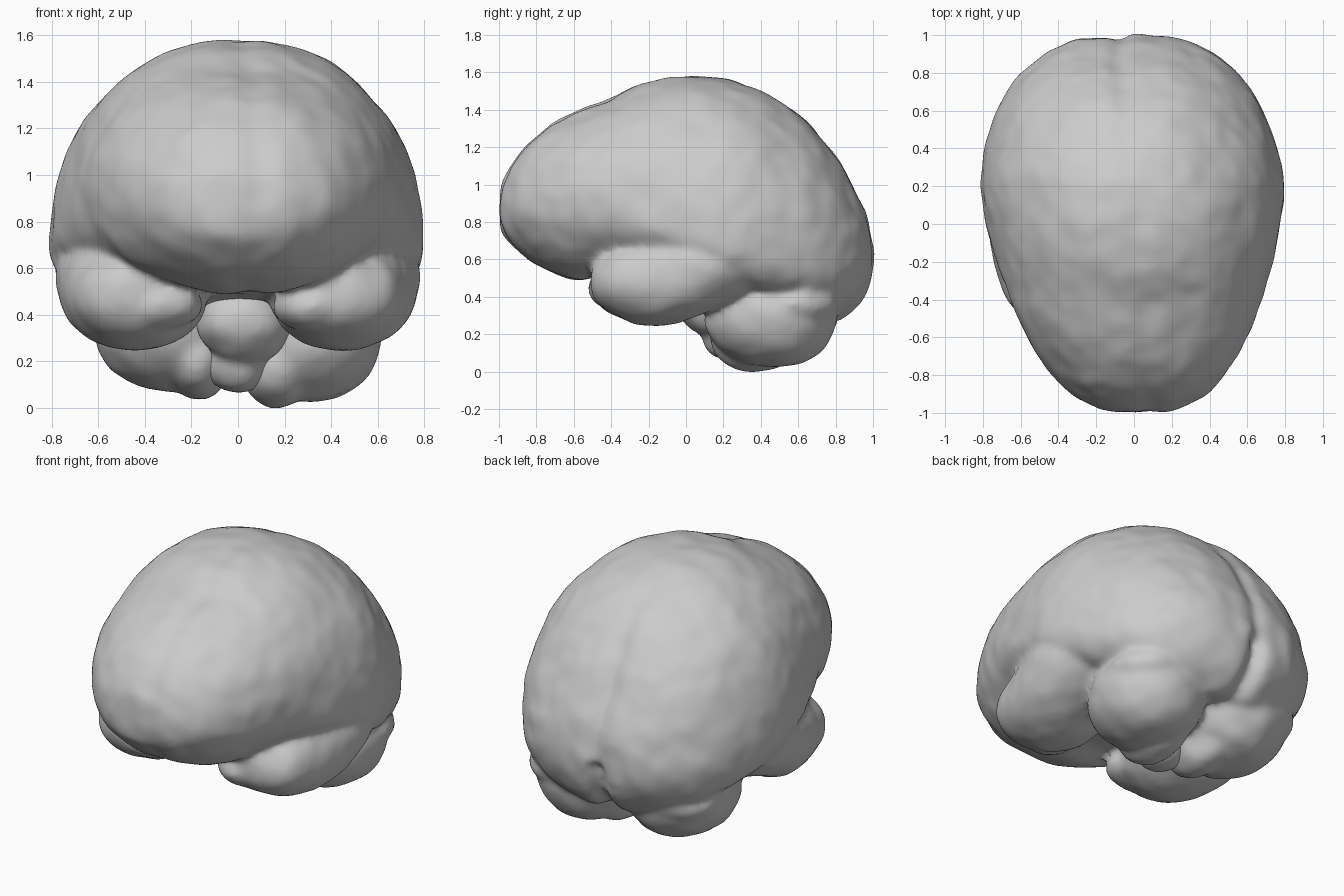
import bpy, bmesh, math
from mathutils import Vector, noise

cube = bpy.data.objects.get("Cube")
if cube:
    bpy.data.objects.remove(cube, do_unlink=True)

grey = bpy.data.materials.new("matte grey")
grey.use_nodes = True
tone = (0.6, 0.6, 0.6, 1)
grey.diffuse_color = tone
bsdf = next(n for n in grey.node_tree.nodes if n.type == 'BSDF_PRINCIPLED')
bsdf.inputs["Base Color"].default_value = tone


def smooth_sections(keys, steps):
    """Catmull-Rom interpolation through a list of section tuples."""
    out = []
    for i in range(len(keys) - 1):
        a, b = keys[max(i - 1, 0)], keys[i]
        c, d = keys[i + 1], keys[min(i + 2, len(keys) - 1)]
        for s in range(steps):
            t = s / steps
            out.append([0.5 * (2 * q + (r - p) * t + (2 * p - 5 * q + 4 * r - w) * t * t
                               + (3 * q - p - 3 * r + w) * t ** 3)
                        for p, q, r, w in zip(a, b, c, d)])
    return out + [list(keys[-1])]


def power(v, e):
    return math.copysign(abs(v) ** e, v)


def bumpy(p):
    """Broad soft swells plus finer dents."""
    return p + noise.noise_vector(p * 4) * 0.012 + noise.noise_vector(p * 10) * 0.009


def loft(bm, rows):
    """Skin rings of points and close both ends."""
    rings = [[bm.verts.new(bumpy(p)) for p in row] for row in rows]
    n = len(rings[0])
    for r, s in zip(rings, rings[1:]):
        for i in range(n):
            bm.faces.new((r[i], r[(i + 1) % n], s[(i + 1) % n], s[i]))
    bm.faces.new(rings[0][::-1])
    bm.faces.new(rings[-1])


def ellipsoid(bm, centre, radii):
    made = bmesh.ops.create_uvsphere(bm, u_segments=48, v_segments=32, radius=1)
    for v in made["verts"]:
        v.co = bumpy(Vector([c + a * r for c, a, r in zip(centre, v.co, radii)]))


def finish(name, bm, rounds):
    """Fuse the overlapping lumps into one soft skin."""
    bmesh.ops.recalc_face_normals(bm, faces=bm.faces)
    mesh = bpy.data.meshes.new(name)
    bm.to_mesh(mesh)
    bm.free()
    mesh.materials.append(grey)
    ob = bpy.data.objects.new(name, mesh)
    bpy.context.collection.objects.link(ob)
    fuse = ob.modifiers.new("fuse", 'REMESH')
    fuse.mode = 'VOXEL'
    fuse.voxel_size = 0.02
    fuse.use_smooth_shade = True
    soft = ob.modifiers.new("soften", 'SMOOTH')
    soft.factor = 0.5
    soft.iterations = rounds


# Cerebrum sections: y, half width, widest height, top, bottom, lower exponent
CEREBRUM = [
    (-1.007, 0.02, 0.86, 0.88, 0.84, 2.0), (-0.985, 0.205, 0.87, 1.01, 0.74, 2.0),
    (-0.90, 0.36, 0.88, 1.16, 0.645, 2.0), (-0.78, 0.47, 0.89, 1.285, 0.55, 2.0),
    (-0.60, 0.585, 0.90, 1.39, 0.49, 2.05), (-0.40, 0.665, 0.89, 1.47, 0.51, 2.15),
    (-0.20, 0.73, 0.83, 1.55, 0.49, 2.25), (0.00, 0.78, 0.76, 1.583, 0.46, 2.4),
    (0.22, 0.803, 0.71, 1.567, 0.40, 2.6), (0.42, 0.77, 0.69, 1.495, 0.34, 2.6),
    (0.62, 0.695, 0.66, 1.37, 0.30, 2.5), (0.78, 0.585, 0.645, 1.185, 0.265, 2.3),
    (0.90, 0.445, 0.63, 0.99, 0.335, 2.1), (0.975, 0.28, 0.62, 0.82, 0.43, 2.0),
    (1.007, 0.02, 0.61, 0.63, 0.59, 2.0),
]
bm = bmesh.new()
rows = []
for y, w, zm, zt, zb, low in smooth_sections(CEREBRUM, 7):
    w = max(w, 0.01)
    row = []
    for i in range(128):
        a = math.tau * i / 128
        c, s = math.cos(a), math.sin(a)
        e = 2 / (2.08 if s > 0 else low)
        p = Vector((w * power(c, e) - 0.028 * y, y,
                    zm + (zt - zm if s > 0 else zm - zb) * power(s, e)))
        # shallow groove between the hemispheres, deeper low at the back
        groove = math.exp(-((p.x + 0.085 * y) / 0.055) ** 2)
        depth = 0.012 + max(0, y - 0.6) * (0.05 + 0.15 * max(0, -s))
        p += (Vector((0, y * 0.6, 0.75)) - p).normalized() * groove * depth
        row.append(p)
    rows.append(row)
loft(bm, rows)

# Temporal lobe sections: y, centre x, centre z, radius x, radius z
TEMPORAL = [
    (-0.505, 0.42, 0.50, 0.02, 0.02), (-0.485, 0.42, 0.49, 0.14, 0.10),
    (-0.41, 0.425, 0.485, 0.235, 0.165), (-0.25, 0.435, 0.49, 0.285, 0.235),
    (-0.05, 0.45, 0.52, 0.32, 0.255), (0.15, 0.465, 0.58, 0.315, 0.235),
    (0.38, 0.45, 0.60, 0.25, 0.17),
]
for side in (1, -1):
    rows = []
    for y, cx, cz, rx, rz in smooth_sections(TEMPORAL, 6):
        row = []
        for i in range(64):
            a = math.tau * i / 64
            row.append(Vector((side * (cx + rx * power(math.cos(a), 0.9)), y,
                               cz + rz * power(math.sin(a), 0.9))))
        rows.append(row)
    loft(bm, rows)
    # inner tip of the temporal lobe
    ellipsoid(bm, (side * 0.32, -0.38, 0.44), (0.17, 0.14, 0.11))

# Cerebellum: outer and inner lobes, joined to the back of the cerebrum
ellipsoid(bm, (0.295, 0.46, 0.295), (0.32, 0.355, 0.275))
ellipsoid(bm, (0.17, 0.38, 0.175), (0.16, 0.25, 0.18))
ellipsoid(bm, (-0.30, 0.46, 0.325), (0.315, 0.355, 0.255))
ellipsoid(bm, (-0.17, 0.38, 0.21), (0.14, 0.25, 0.17))
for side in (1, -1):
    ellipsoid(bm, (side * 0.36, 0.57, 0.36), (0.255, 0.25, 0.14))
finish("cerebrum_and_cerebellum", bm, 8)

# Brainstem: upper bulge and the tapering stalk below it
bm = bmesh.new()
ellipsoid(bm, (0.025, 0.14, 0.37), (0.205, 0.20, 0.18))
ellipsoid(bm, (0.0, 0.24, 0.21), (0.14, 0.16, 0.15))
finish("brainstem", bm, 4)
